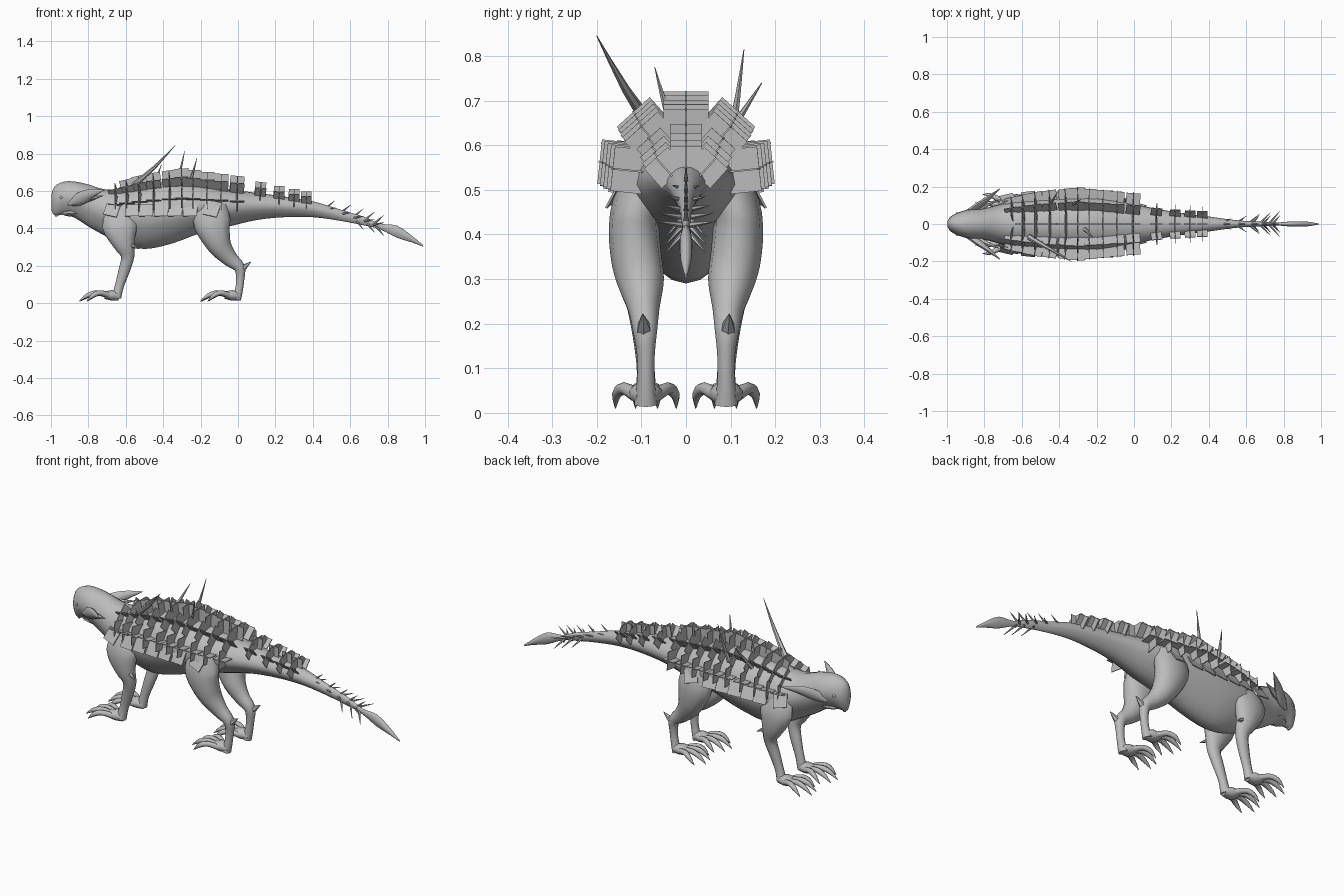
import bpy, bmesh, math
from mathutils import Vector, Matrix

if "Cube" in bpy.data.objects:
    bpy.data.objects.remove(bpy.data.objects["Cube"])

grey = bpy.data.materials.new("stone_grey")
grey.diffuse_color = (0.5, 0.5, 0.5, 1)
grey.use_nodes = True
grey.node_tree.nodes["Principled BSDF"].inputs["Base Color"].default_value = grey.diffuse_color


def finish(name, bm, smooth=True):
    bmesh.ops.recalc_face_normals(bm, faces=bm.faces)
    me = bpy.data.meshes.new(name)
    bm.to_mesh(me)
    bm.free()
    ob = bpy.data.objects.new(name, me)
    bpy.context.collection.objects.link(ob)
    me.materials.append(grey)
    if smooth:
        bpy.ops.object.select_all(action='DESELECT')
        ob.select_set(True)
        bpy.context.view_layer.objects.active = ob
        bpy.ops.object.shade_smooth_by_angle(angle=math.radians(50))
    return ob


def spline(pts, steps):
    """Smooth curve through points of any dimension."""
    out = []
    for i in range(len(pts) - 1):
        p = [pts[max(i - 1, 0)], pts[i], pts[i + 1], pts[min(i + 2, len(pts) - 1)]]
        for k in range(steps):
            t = k / steps
            out.append([0.5 * (2 * b + (c - a) * t + (2 * a - 5 * b + 4 * c - d) * t * t
                               + (3 * b - a - 3 * c + d) * t ** 3) for a, b, c, d in zip(*p)])
    return out + [list(pts[-1])]


def tube(bm, pts, sides=12, steps=3, keel=0.0):
    """Elliptical tube through (x, y, z, in-plane radius, sideways radius); keel narrows the underside."""
    ps = spline(pts, steps)
    rings = []
    for i, p in enumerate(ps):
        t = Vector(ps[min(i + 1, len(ps) - 1)][:3]) - Vector(ps[max(i - 1, 0)][:3])
        n = t.cross(Vector((0, 1, 0))).normalized()
        if keel:
            n = Vector((0, 0, 1))
        b = n.cross(t).normalized()
        ring = []
        for k in range(sides):
            a = 2 * math.pi * k / sides
            w = 1 - keel * max(0, -math.cos(a))
            ring.append(bm.verts.new(Vector(p[:3]) + n * max(p[3], .001) * math.cos(a)
                                     + b * max(p[4], .001) * math.sin(a) * w))
        rings.append(ring)
    for r, q in zip(rings, rings[1:]):
        for k in range(sides):
            bm.faces.new((r[k], r[(k + 1) % sides], q[(k + 1) % sides], q[k]))
    bm.faces.new(rings[0])
    bm.faces.new(rings[-1])


def spike(bm, a, b, r, bend=0.0, sides=6):
    """Tapering spine from a to b, sagging by bend in the middle."""
    a, b = Vector(a), Vector(b)
    m = a.lerp(b, .5) - Vector((0, 0, bend))
    tube(bm, [(*a, r, r), (*m, r * .6, r * .6), (*b, .001, .001)], sides, 2)


# Head, torso and tail in one skin: x, top, bottom, half width
profile = [(-.998, .58, .50, .012), (-.98, .625, .468, .04), (-.93, .65, .474, .065),
           (-.87, .65, .455, .08), (-.80, .635, .41, .085), (-.72, .61, .365, .105),
           (-.63, .61, .32, .13), (-.5, .63, .29, .145), (-.35, .65, .32, .15),
           (-.2, .64, .375, .145), (-.05, .61, .41, .12), (.1, .59, .445, .085),
           (.25, .57, .46, .06), (.4, .545, .46, .04), (.55, .50, .44, .02),
           (.68, .46, .415, .012), (.76, .425, .395, .008), (.85, .415, .35, .014),
           (.93, .36, .325, .012), (.99, .31, .302, .002)]
bm = bmesh.new()
tube(bm, [(x, 0, (t + b) / 2, (t - b) / 2, w) for x, t, b, w in profile], 20, 3, .3)
finish("body", bm)

# Beak hook and jaw
bm = bmesh.new()
tube(bm, [(-.94, 0, .55, .05, .04), (-.965, 0, .51, .025, .025), (-.972, 0, .464, .006, .008)], 10)
tube(bm, [(-.85, 0, .49, .03, .05), (-.91, 0, .485, .02, .04), (-.945, 0, .485, .01, .015)], 10)
finish("beak", bm)


def foot(bm, x, y, s, reach):
    """Palm with four arched, clawed toes spread towards the front."""
    tube(bm, [(x + .02, y, .035, .02, .022), (x - .02, y, .042, .028, .038),
              (x - .06, y, .042, .018, .042)], 10)
    for off, ln in ((-.065, .72), (-.025, .95), (.022, 1), (.065, .75)):
        r = reach * ln
        o = off * s
        tube(bm, [(x - .03, y + o * .35, .04, .016, .015),
                  (x - .03 - r * .4, y + o * .75, .055, .014, .014),
                  (x - .03 - r * .72, y + o, .042, .012, .011),
                  (x - .03 - r, y + o * 1.05, .01, .001, .001)], 8)


# Legs, feet, eyes and horns, mirrored
front = [(-.62, .08, .49, .08, .045), (-.63, .11, .41, .095, .048), (-.61, .115, .32, .06, .04),
         (-.59, .105, .25, .036, .03), (-.61, .095, .17, .03, .024), (-.635, .09, .09, .024, .02),
         (-.65, .09, .03, .026, .026)]
hind = [(-.13, .09, .53, .08, .055), (-.14, .115, .44, .10, .056), (-.12, .113, .36, .08, .057),
        (-.09, .102, .295, .06, .053), (-.04, .095, .235, .042, .036), (.008, .092, .19, .03, .028),
        (.012, .09, .13, .022, .02), (.005, .09, .07, .021, .02), (-.008, .09, .02, .024, .026)]
for s, side in ((-1, "right"), (1, "left")):
    for name, path, fx, reach in (("front_leg", front, -.655, .165), ("hind_leg", hind, -.012, .16)):
        bm = bmesh.new()
        tube(bm, [(x, s * y, z, a, b) for x, y, z, a, b in path], 12, 3)
        foot(bm, fx, s * .09, s, reach)
        if name == "hind_leg":
            spike(bm, (.01, s * .093, .175), (.07, s * .097, .222), .022)
        else:
            spike(bm, (-.59, s * .125, .32), (-.53, s * .14, .29), .016)
        finish(side + "_" + name, bm)
    bm = bmesh.new()
    # swept cheek horns with a second prong
    tube(bm, [(-.90, s * .05, .53, .012, .02), (-.85, s * .085, .555, .034, .018),
              (-.79, s * .13, .585, .026, .014), (-.715, s * .19, .605, .001, .001)], 8)
    spike(bm, (-.84, s * .085, .55), (-.72, s * .13, .575), .022)
    finish(side + "_horn", bm)
    bm = bmesh.new()
    bmesh.ops.create_uvsphere(bm, u_segments=10, v_segments=6, radius=.009,
                              matrix=Matrix.Translation((-.945, s * .054, .565)))
    finish(side + "_eye", bm)

# Armour fanned over the back: x, arc centre z, arc radius
arc = [(-.68, .51, .125), (-.5, .53, .16), (-.3, .543, .177), (0, .53, .15),
       (.15, .52, .12), (.38, .495, .1)]


def arc_at(x):
    for a, b in zip(arc, arc[1:]):
        if x <= b[0]:
            f = (x - a[0]) / (b[0] - a[0])
            return [p + (q - p) * f for p, q in zip(a, b)][1:]
    return arc[-1][1:]


# Each scute is a thin upright fin along the body crossed by a thin upright plate
columns = [-.65, -.59, -.525, -.45, -.365, -.30, -.24, -.165, -.09, -.005, .12, .22, .30, .365]
for name, angle, grow, first, last in (("spine_scutes", 0, 1, 1, 14), ("upper_scutes", 42, 1.0, 0, 14),
                                       ("side_scutes", 84, 1.1, 0, 10)):
    bm = bmesh.new()
    for s in ((1,) if angle == 0 else (-1, 1)):
        for i in range(first, last):
            x = columns[i]
            cz, r = arc_at(x)
            slope = (arc_at(x + .05)[1] - arc_at(x - .05)[1]) / .1
            big = x < .04
            deep = .075 if big else .06
            m = (Matrix.Translation((x, 0, cz)) @ Matrix.Rotation(-s * math.radians(angle), 4, 'X')
                 @ Matrix.Translation((0, 0, r * grow - deep / 2))
                 @ Matrix.Rotation(-math.atan(slope) - .06, 4, 'Y'))
            for size in ((.076 if big else .058, .004, deep), (.004, .10 if big else .072, deep)):
                bmesh.ops.create_cube(bm, size=1, matrix=m @ Matrix.Diagonal((*size, 1)))
    finish(name, bm, False)

# Thin flank plates flaring outwards below the scutes
bm = bmesh.new()
for s in (-1, 1):
    for i, x in enumerate((-.675, -.565, -.49, -.41, -.335, -.255, -.14)):
        y = .14 if i == 0 else .155
        m = (Matrix.Translation((x, s * y, .497)) @ Matrix.Rotation(-s * math.radians(62), 4, 'X')
             @ Matrix.Rotation(s * (.3 if i in (0, 6) else .05), 4, 'Z')
             @ Matrix.Rotation(-.1, 4, 'Y') @ Matrix.Diagonal((.075, .07, .005, 1)))
        bmesh.ops.create_cube(bm, size=1, matrix=m)
finish("flank_plates", bm, False)

# Tall back spines
bm = bmesh.new()
spike(bm, (-.56, -.07, .63), (-.335, -.2, .845), .016, .012)
spike(bm, (-.335, .10, .61), (-.285, .13, .815), .012, .01)
spike(bm, (-.46, .08, .60), (-.41, .17, .74), .012)
spike(bm, (-.265, -.025, .63), (-.22, -.07, .775), .012, .01)
finish("back_spines", bm)

# Barbs along the tail, above, to the sides and slanting below
bm = bmesh.new()
for x, z in ((.46, .50), (.54, .475), (.61, .455), (.67, .438), (.72, .42)):
    spike(bm, (x, 0, z), (x + .06, 0, z + .05), .008)
    for s in (-1, 1):
        spike(bm, (x, 0, z), (x + .06, s * (.03 + .15 * (x - .46)), z + .01), .008)
        if x > .6:
            spike(bm, (x + .02, 0, z - .01), (x + .06, s * .045, z - .06), .007)
finish("tail_barbs", bm)
